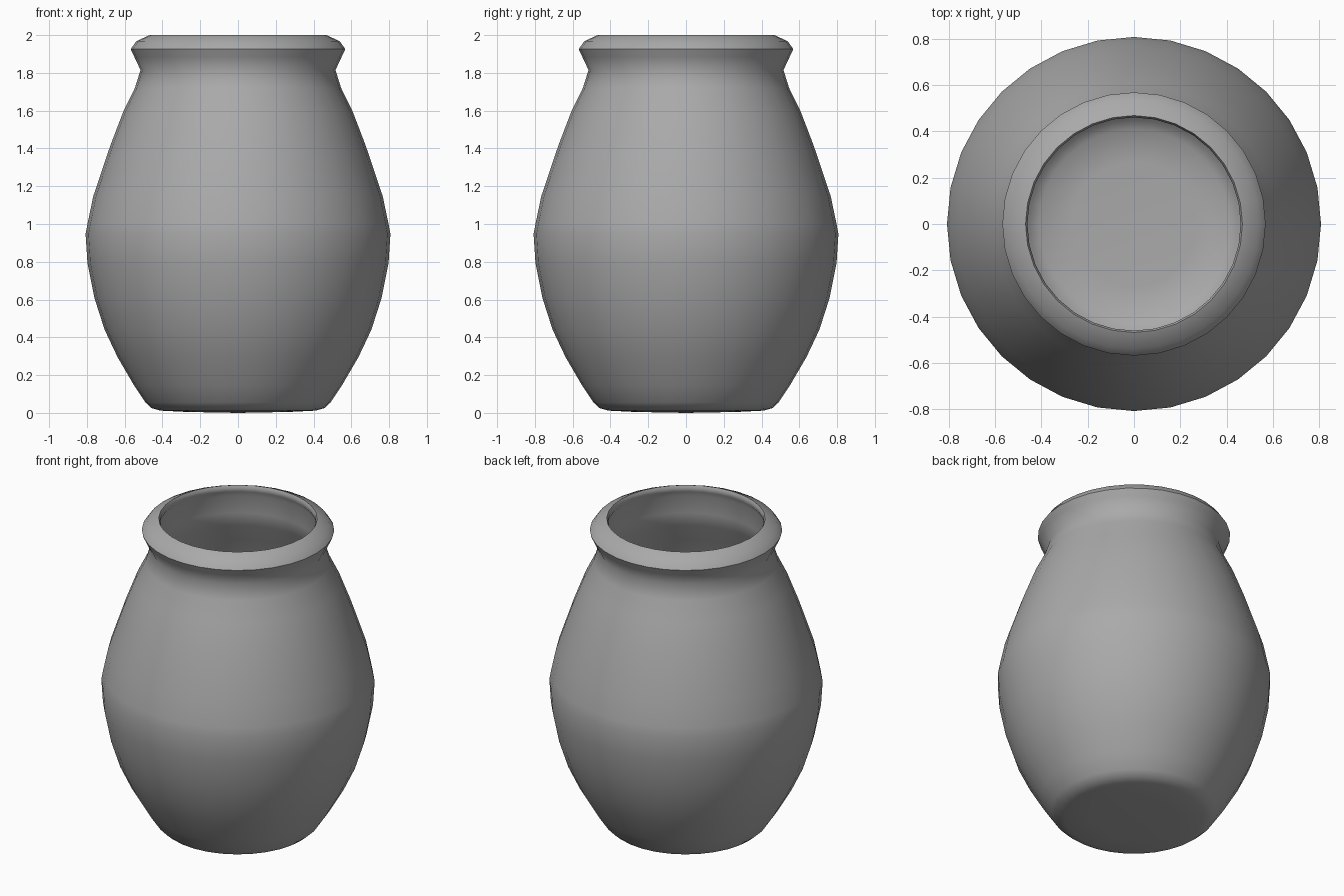
import bpy
import bmesh
import math
from mathutils import Vector

cube = bpy.data.objects.get("Cube")
if cube:
    bpy.data.objects.remove(cube, do_unlink=True)

SEGMENTS = 32
WALL = 0.04

clay = bpy.data.materials.new("grey_clay")
clay.use_nodes = True
grey = (0.4, 0.4, 0.4, 1)
clay.diffuse_color = grey
clay.node_tree.nodes["Principled BSDF"].inputs["Base Color"].default_value = grey

# Outer profile (radius, height) from the base up to the lip
base = [(0, 0), (0.27, 0.005), (0.41, 0.012), (0.457, 0.025), (0.49, 0.055)]
body = [(0.55, 0.145), (0.638, 0.296), (0.706, 0.44), (0.76, 0.608),
        (0.797, 0.794), (0.807, 0.947), (0.796, 1.005), (0.766, 1.148),
        (0.675, 1.418), (0.606, 1.598), (0.546, 1.72)]
rim = [(0.516, 1.815), (0.549, 1.885), (0.568, 1.926), (0.538, 1.968), (0.468, 2.0)]

# Inner profile follows the body at a constant wall thickness
inner_lip = [(0.46, 1.985), (0.462, 1.96), (0.49, 1.92), (0.475, 1.815)]
inner_wall = [(r - WALL, z) for r, z in reversed(body)]
inner_floor = [(0.45, 0.085), (0.41, 0.055), (0.27, 0.046), (0, 0.042)]

# Pot: one closed profile spun around the vertical axis
bm = bmesh.new()
points = base + body + rim + inner_lip + inner_wall + inner_floor
verts = [bm.verts.new((r, 0, z)) for r, z in points]
edges = [bm.edges.new(pair) for pair in zip(verts, verts[1:])]
bmesh.ops.spin(bm, geom=verts + edges, cent=Vector(), axis=Vector((0, 0, 1)),
               angle=math.tau, steps=SEGMENTS, use_merge=True)
bmesh.ops.remove_doubles(bm, verts=bm.verts[:], dist=0.0005)
bmesh.ops.recalc_face_normals(bm, faces=bm.faces[:])

mesh = bpy.data.meshes.new("pot")
bm.to_mesh(mesh)
bm.free()
mesh.materials.append(clay)
pot = bpy.data.objects.new("pot", mesh)
bpy.context.collection.objects.link(pot)

# Smooth surface with a crisp lip edge
bpy.ops.object.select_all(action="DESELECT")
pot.select_set(True)
bpy.context.view_layer.objects.active = pot
bpy.ops.object.shade_smooth_by_angle(angle=math.radians(50))
